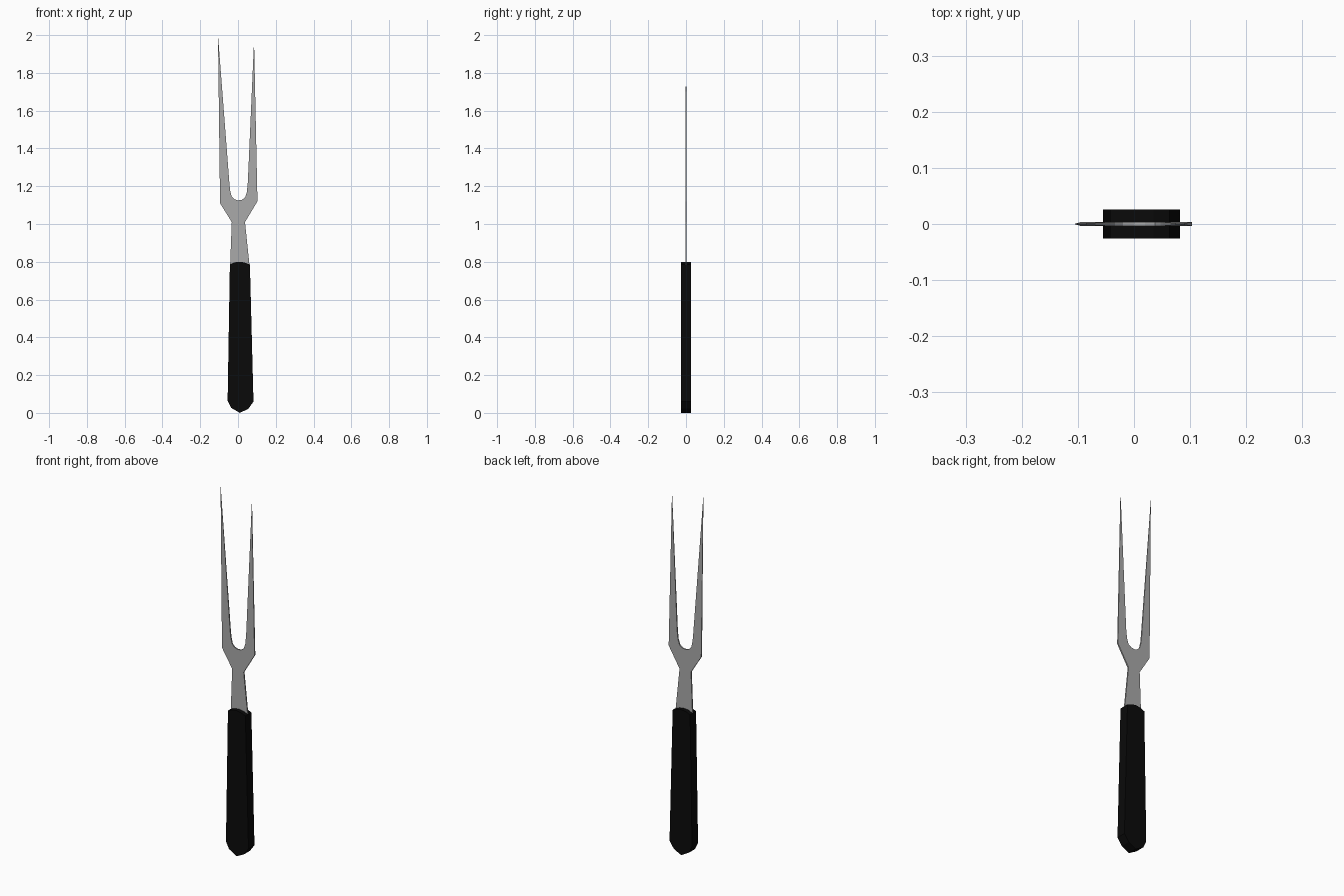
import bpy, bmesh

if "Cube" in bpy.data.objects:
    bpy.data.objects.remove(bpy.data.objects["Cube"])


def plate(name, outline, half_depth, color):
    """Flat part: front outline in x/z, thickened in y by half_depth(z)."""
    bm = bmesh.new()
    front = [bm.verts.new((x, -half_depth(z), z)) for x, z in outline]
    back = [bm.verts.new((x, half_depth(z), z)) for x, z in outline]
    n = len(outline)
    caps = [bm.faces.new(front), bm.faces.new(back[::-1])]
    for i in range(n):
        j = (i + 1) % n
        bm.faces.new((front[j], front[i], back[i], back[j]))
    bm.normal_update()
    bmesh.ops.triangulate(bm, faces=caps)
    bmesh.ops.recalc_face_normals(bm, faces=bm.faces)
    mesh = bpy.data.meshes.new(name)
    bm.to_mesh(mesh)
    bm.free()
    obj = bpy.data.objects.new(name, mesh)
    bpy.context.collection.objects.link(obj)
    mat = bpy.data.materials.new(name + "_material")
    mat.diffuse_color = color
    mat.use_nodes = True
    mat.node_tree.nodes["Principled BSDF"].inputs["Base Color"].default_value = mat.diffuse_color
    mesh.materials.append(mat)
    return obj


# Two-pronged blade: full thickness at the neck, thinning to the tips
blade = [(-0.042, 0.77), (0.062, 0.77), (0.037, 1.01), (0.103, 1.12),
         (0.085, 1.97), (0.052, 1.22), (0.047, 1.17), (0.037, 1.14),
         (0.02, 1.128), (0.0, 1.125), (-0.02, 1.132), (-0.034, 1.147),
         (-0.042, 1.18), (-0.046, 1.22), (-0.106, 2.0), (-0.095, 1.11),
         (-0.033, 1.01)]
plate("fork_blade", blade,
      lambda z: 0.0035 if z < 1.2 else 0.0035 - 0.0033 * (z - 1.2) / 0.8,
      (0.4, 0.4, 0.4, 1))

# Black handle slab with a clipped butt end
handle = [(-0.055, 0.065), (-0.037, 0.027), (0.01, 0.0), (0.055, 0.022),
          (0.082, 0.06), (0.063, 0.785), (0.035, 0.796), (0.01, 0.8),
          (-0.018, 0.797), (-0.043, 0.786)]
plate("handle", handle, lambda z: 0.026, (0.003, 0.003, 0.003, 1))
